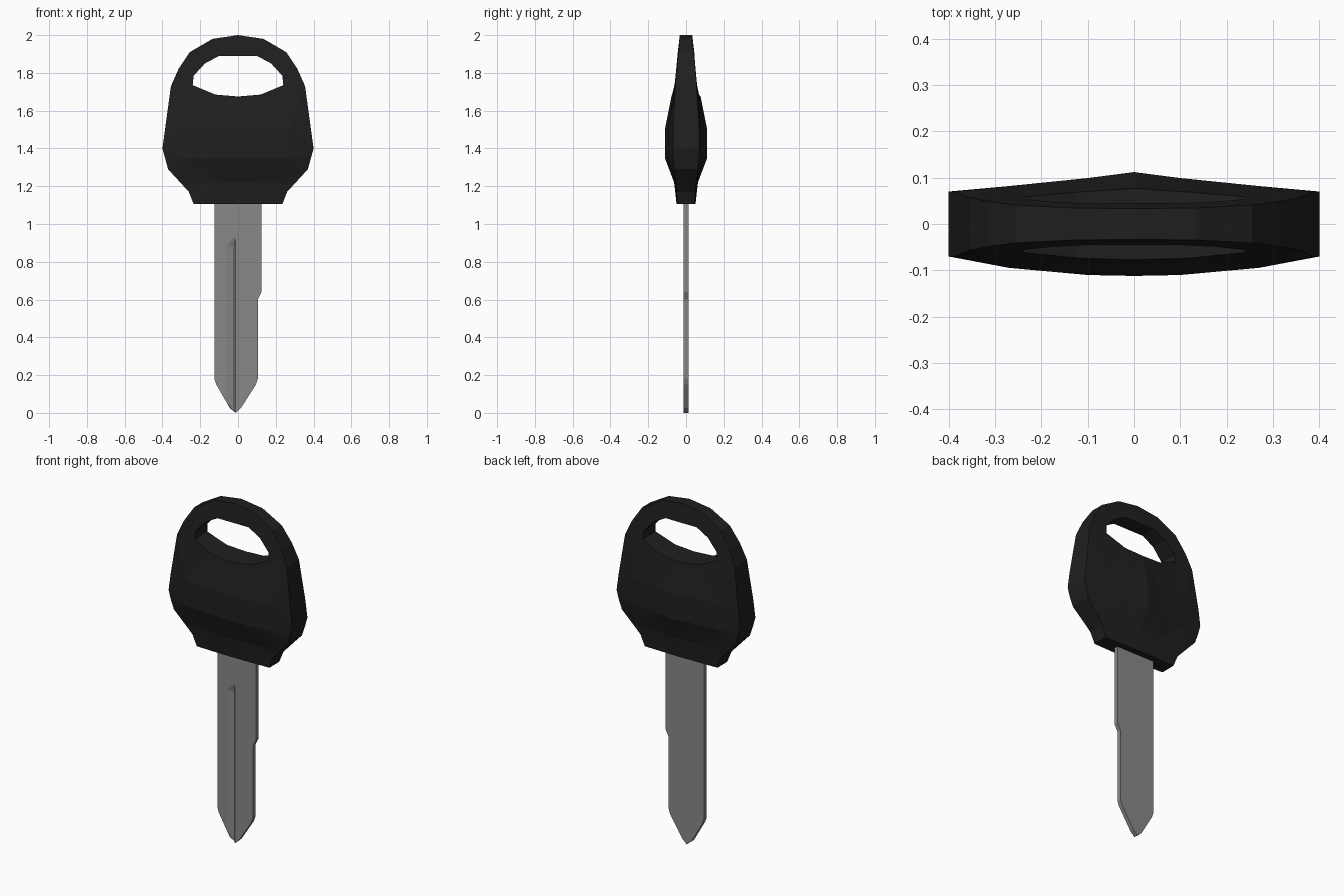
import bpy, bmesh
from mathutils import Vector

if "Cube" in bpy.data.objects:
    bpy.data.objects.remove(bpy.data.objects["Cube"])


def material(name, rgb):
    m = bpy.data.materials.new(name)
    m.diffuse_color = (*rgb, 1)
    m.use_nodes = True
    m.node_tree.nodes["Principled BSDF"].inputs["Base Color"].default_value = m.diffuse_color
    return m


def interp(table, v):
    # piecewise linear lookup, table sorted by key
    if v <= table[0][0]:
        return table[0][1]
    for (a, fa), (b, fb) in zip(table, table[1:]):
        if v <= b:
            return fa + (fb - fa) * (v - a) / (b - a)
    return table[-1][1]


def slab(name, loops, xcuts, zcuts, front, back, mat):
    """Fill outlines in the xz plane, slice, then shape both faces in y."""
    bm = bmesh.new()
    for pts in loops:
        vs = [bm.verts.new((x, 0, z)) for x, z in pts]
        for a, b in zip(vs, vs[1:] + vs[:1]):
            bm.edges.new((a, b))
    bmesh.ops.triangle_fill(bm, use_beauty=True, use_dissolve=False, edges=bm.edges[:])
    bmesh.ops.dissolve_limit(bm, angle_limit=0.01, verts=[], edges=bm.edges[:])
    cuts = [((0, 0, z), (0, 0, 1)) for z in zcuts] + [((x, 0, 0), (1, 0, 0)) for x in xcuts]
    for co, no in cuts:
        bmesh.ops.bisect_plane(bm, geom=bm.verts[:] + bm.edges[:] + bm.faces[:],
                               dist=1e-5, plane_co=co, plane_no=no)
    bmesh.ops.triangulate(bm, faces=bm.faces[:])
    rim = [e for e in bm.edges if len(e.link_faces) == 1]
    fronts, faces = bm.verts[:], bm.faces[:]
    twin = {v: bm.verts.new(v.co) for v in fronts}
    for f in faces:
        bm.faces.new([twin[v] for v in reversed(f.verts)])
    for e in rim:
        a, b = e.verts
        bm.faces.new((a, b, twin[b], twin[a]))
    for v in fronts:
        x, z = v.co.x, v.co.z
        v.co.y = -front(x, z)
        twin[v].co.y = back(x, z)
    bmesh.ops.recalc_face_normals(bm, faces=bm.faces[:])
    me = bpy.data.meshes.new(name)
    bm.to_mesh(me)
    bm.free()
    me.materials.append(mat)
    ob = bpy.data.objects.new(name, me)
    bpy.context.collection.objects.link(ob)
    return ob


def mirrored(half):
    return half + [(-x, z) for x, z in reversed(half) if x > 0]


black = material("black plastic", (0.014, 0.014, 0.014))
steel = material("grey steel", (0.25, 0.25, 0.25))

# Grip: rounded head with a ring hole, swollen in the middle
outer = [(0, 2.0), (0.135, 1.98), (0.255, 1.91), (0.315, 1.82), (0.355, 1.73),
         (0.40, 1.40), (0.37, 1.29), (0.26, 1.17), (0.235, 1.105)]
hole = [(0, 1.89), (0.10, 1.89), (0.175, 1.85), (0.235, 1.785), (0.24, 1.735),
        (0.12, 1.685), (0, 1.675)]
edge = [(1.105, 0.045), (1.2, 0.052), (1.35, 0.07), (1.5, 0.07), (1.75, 0.055), (2.0, 0.033)]
mid = [(1.105, 0.05), (1.22, 0.063), (1.35, 0.112), (1.5, 0.112), (1.75, 0.062), (2.0, 0.033)]
side = sorted((z, x) for x, z in outer)


def bulge(profile):
    def depth(x, z):
        w = max(interp(side, z), 0.01)
        k = interp(profile, min(abs(x) / w, 1))
        return interp(edge, z) + (interp(mid, z) - interp(edge, z)) * k
    return depth


slab("key_grip", [mirrored(outer), mirrored(hole)],
     (-0.27, -0.1, 0, 0.1, 0.27), (1.22, 1.35, 1.5, 1.75),
     bulge([(0, 1), (0.25, 0.96), (0.68, 0.62), (1, 0)]),
     bulge([(0, 1), (0.25, 0.7), (1, 0)]), black)

# Blade: thin plate with a stepped edge, a point and a groove on the front
blade = [(-0.125, 1.2), (0.125, 1.2), (0.125, 0.64), (0.105, 0.6), (0.105, 0.18),
         (0.095, 0.15), (0.015, 0.025), (-0.013, 0.0), (-0.043, 0.025),
         (-0.115, 0.15), (-0.125, 0.18)]


def grooved(x, z):
    deep = abs(x + 0.022) < 0.001 and z < 0.89
    return 0.002 if deep else 0.012


slab("key_blade", [blade], (-0.062, -0.022, -0.012), (0.88, 0.93),
     grooved, lambda x, z: 0.012, steel)
